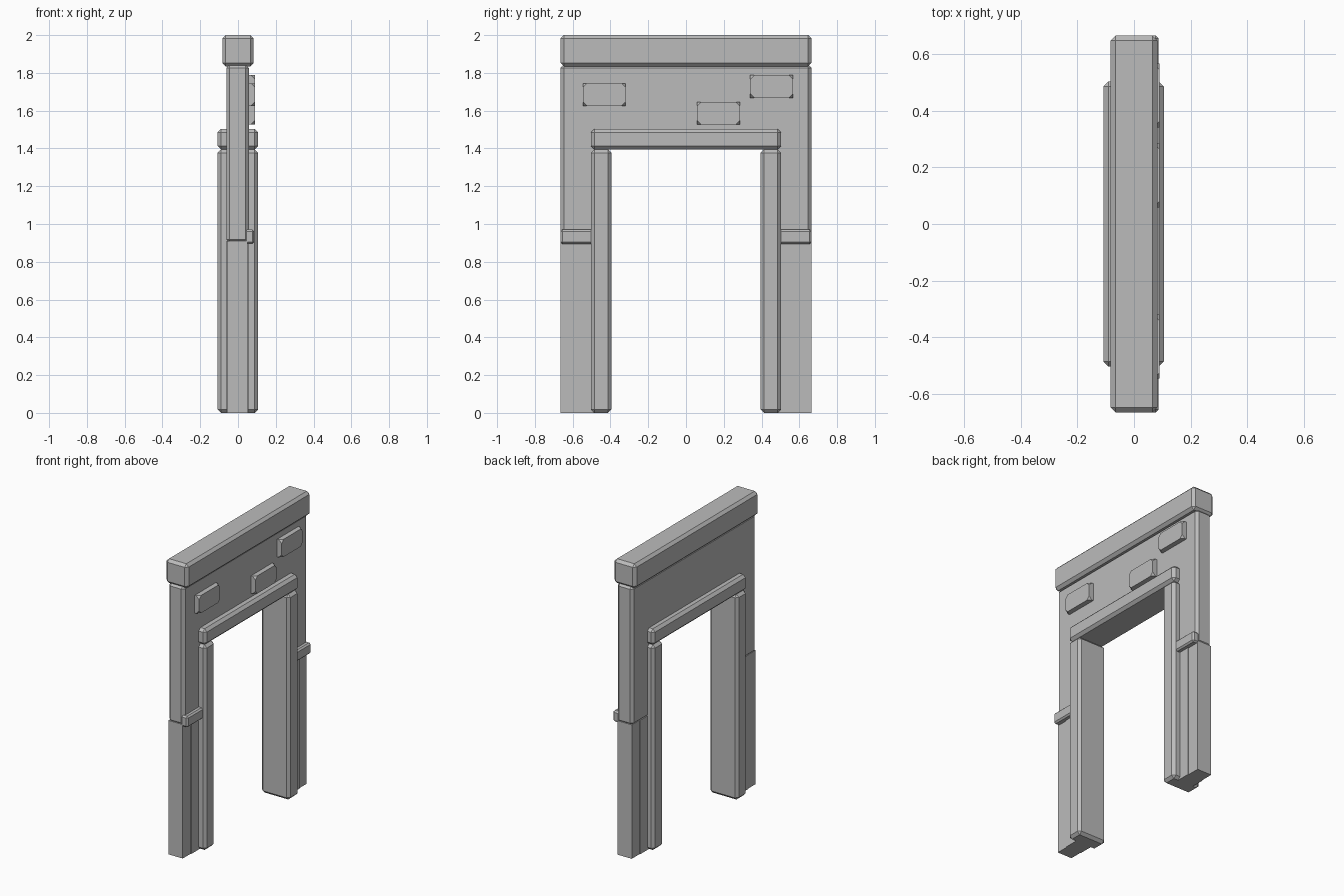
import bpy
import bmesh

cube = bpy.data.objects.get("Cube")
if cube:
    bpy.data.objects.remove(cube, do_unlink=True)

stone = bpy.data.materials.new("grey stone")
stone.use_nodes = True
GREY = (0.5, 0.5, 0.5, 1)
stone.diffuse_color = GREY
stone.node_tree.nodes["Principled BSDF"].inputs["Base Color"].default_value = GREY


def finish(name, bm):
    bmesh.ops.recalc_face_normals(bm, faces=bm.faces)
    mesh = bpy.data.meshes.new(name)
    bm.to_mesh(mesh)
    bm.free()
    mesh.materials.append(stone)
    obj = bpy.data.objects.new(name, mesh)
    bpy.context.collection.objects.link(obj)
    return obj


def prism(name, outline, x, bevel=0, affect="EDGES"):
    """Extrude a (y, z) outline between two x values and chamfer it."""
    bm = bmesh.new()
    face = bm.faces.new([bm.verts.new((x[0], y, z)) for y, z in outline])
    out = bmesh.ops.extrude_face_region(bm, geom=[face])
    moved = [v for v in out["geom"] if isinstance(v, bmesh.types.BMVert)]
    bmesh.ops.translate(bm, verts=moved, vec=(x[1] - x[0], 0, 0))
    if bevel:
        geom = bm.edges[:] if affect == "EDGES" else bm.verts[:]
        bmesh.ops.bevel(bm, geom=geom, offset=bevel, segments=1,
                        affect=affect, profile=0.5)
    return finish(name, bm)


def block(name, x, y, z, bevel=0, affect="EDGES"):
    outline = [(y[0], z[0]), (y[1], z[0]), (y[1], z[1]), (y[0], z[1])]
    return prism(name, outline, x, bevel, affect)


# Upper wall around the doorway
half = [(0.665, 1.845), (0.665, 0.9), (0.45, 0.9), (0.45, 1.45)]
arch = half + [(-y, z) for y, z in reversed(half)]
prism("upper_wall", arch, (-0.062, 0.057), 0.018)

# Coping along the top
block("coping", (-0.083, 0.083), (-0.665, 0.665), (1.835, 2.0), 0.018)

# Door frame, running right through the wall
block("lintel", (-0.108, 0.106), (-0.503, 0.503), (1.395, 1.503), 0.018)
for side, name in ((-1, "front"), (1, "back")):
    def span(a, b):
        return sorted((side * a, side * b))

    block(name + "_jamb", (-0.108, 0.106), span(0.395, 0.503), (0, 1.395), 0.018)

    # Lower wall: outer post and inner strip
    block(name + "_lower_post", (-0.058, 0.05), span(0.58, 0.665), (0, 0.91))
    block(name + "_lower_strip", (-0.062, 0.055), span(0.45, 0.58), (0, 0.91))

    # Ledge on one side only
    block(name + "_ledge", (0.035, 0.086), span(0.49, 0.665), (0.895, 0.97), 0.01)

# Raised stones with clipped corners
for i, (y, z) in enumerate([(-0.433, 1.685), (0.172, 1.587), (0.453, 1.728)]):
    block("raised_stone_%d" % (i + 1), (0.02, 0.09),
          (y - 0.113, y + 0.113), (z - 0.06, z + 0.06), 0.022, "VERTICES")
